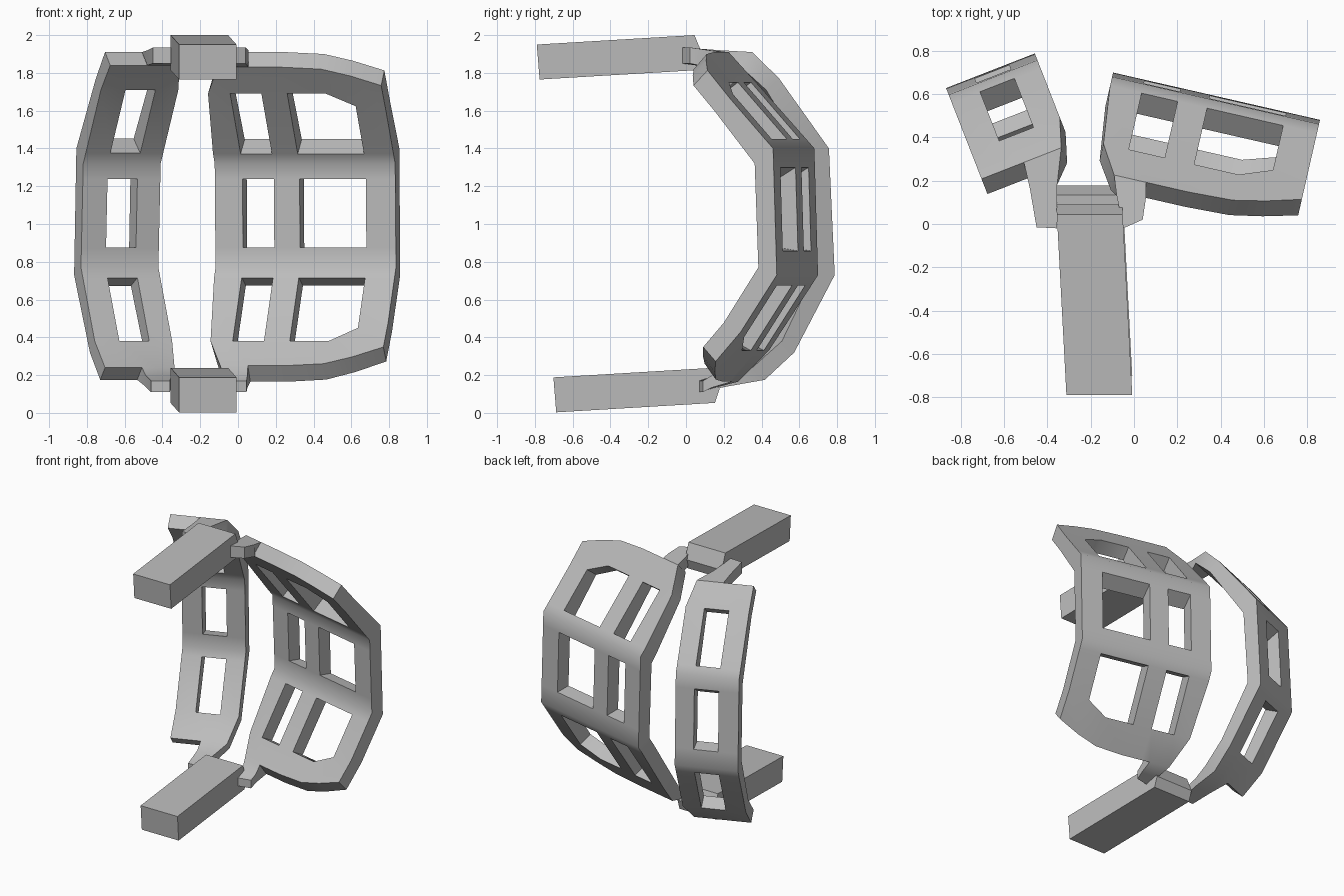
import bpy, bmesh, math
from mathutils import Vector

if "Cube" in bpy.data.objects:
    bpy.data.objects.remove(bpy.data.objects["Cube"])

grey = bpy.data.materials.new("light grey")
grey.diffuse_color = (0.5, 0.5, 0.5, 1)
grey.use_nodes = True
grey.node_tree.nodes["Principled BSDF"].inputs["Base Color"].default_value = grey.diffuse_color


def finish(name, verts, faces, angle):
    mesh = bpy.data.meshes.new(name)
    mesh.from_pydata(verts, [], faces)
    bm = bmesh.new()
    bm.from_mesh(mesh)
    bmesh.ops.delete(bm, geom=[v for v in bm.verts if not v.link_faces], context='VERTS')
    bmesh.ops.recalc_face_normals(bm, faces=bm.faces)
    bm.to_mesh(mesh)
    bm.free()
    mesh.materials.append(grey)
    ob = bpy.data.objects.new(name, mesh)
    bpy.context.collection.objects.link(ob)
    bpy.ops.object.select_all(action='DESELECT')
    ob.select_set(True)
    bpy.context.view_layer.objects.active = ob
    bpy.ops.object.shade_smooth_by_angle(angle=math.radians(angle))
    return ob


def lerp(a, b, f):
    return [p + (q - p) * f for p, q in zip(a, b)]


def panel(name, axis, cols, rows, moved, skip, arms, arm_cols):
    """Folded plate: each row is (outer depth, outer z, inner depth, inner z);
    moved maps (row, col) to (new u or None, row to slide towards, fraction)."""
    U = Vector((axis[0], axis[1], 0)).normalized()
    N = Vector((-U.y, U.x, 0))
    nc, nr = len(cols), len(rows)
    verts = []
    for r, row in enumerate(rows):
        for c, u in enumerate(cols):
            new_u, target, f = moved.get((r, c), (None, r, 0))
            u = u if new_u is None else new_u
            on, oz, n, z = lerp(row, rows[target], f)
            verts.append(U * u + N * on + Vector((0, 0, oz)))
            verts.append(U * u + N * n + Vector((0, 0, z)))
    quads = [(r * nc + c, r * nc + c + 1, (r + 1) * nc + c + 1, (r + 1) * nc + c)
             for r in range(nr - 1) for c in range(nc - 1) if (r, c) not in skip]
    # arms that reach forward from the lower and upper edges to the bars
    for edge_row, stations in arms:
        prev = [edge_row * nc + c for c in arm_cols]
        for left, right, zo, zi in stations:
            cur = []
            for k in range(len(arm_cols)):
                x, y = lerp(left, right, k / (len(arm_cols) - 1))
                cur.append(len(verts) // 2)
                verts += [Vector((x, y, zo)), Vector((x, y, zi))]
            for k in range(len(cur) - 1):
                q = (prev[k], prev[k + 1], cur[k + 1], cur[k])
                quads.append(q if edge_row else q[::-1])
            prev = cur
    # skins and walls on every open edge
    faces = [[2 * i for i in q] for q in quads] + [[2 * i + 1 for i in q[::-1]] for q in quads]
    edges = {(q[i], q[(i + 1) % 4]) for q in quads for i in range(4)}
    faces += [[2 * b, 2 * a, 2 * a + 1, 2 * b + 1] for a, b in edges if (b, a) not in edges]
    return finish(name, verts, faces, 42)


def profile_rows(edge0, kink0, fold0, fold1, kink1, edge1):
    """Edges, window limits and folds from bottom to top."""
    return [edge0, kink0, lerp(fold0, kink0, 0.14), fold0,
            lerp(fold0, fold1, 0.19), lerp(fold0, fold1, 0.85), fold1,
            lerp(fold1, kink1, 0.14), kink1, edge1]


# wide panel with two columns of windows
rows = profile_rows((.25, .165, .19, .25), (.40, .33, .31, .38), (.66, .73, .56, .77),
                    (.64, 1.40, .54, 1.32), (.33, 1.75, .25, 1.69), (.20, 1.91, .13, 1.83))
moved = {(0, 0): (-.14, 0, 0), (0, 1): (.01, 0, 0), (9, 0): (-.14, 9, 0), (9, 1): (.01, 9, 0),
         (1, 0): (-.22, 1, 0), (8, 0): (-.22, 8, 0)}
for edge, kink, fold in ((0, 1, 3), (9, 8, 6)):
    for c, fe, fk in ((4, .02, 0), (5, .09, .18), (6, .19, .25)):
        moved[edge, c] = (None, fold, fe)
        moved[kink, c] = (None, fold, fk)
panel("wide_panel", (.975, -.223), [-.25, -.1, .07, .21, .42, .57, .73], rows, moved,
      {(r, c) for r in (1, 4, 7) for c in (1, 3, 4)},
      [(0, [((-.075, .16), (.05, .14), .135, .20), ((-.055, .07), (.045, .09), .11, .17)]),
       (9, [((-.08, .13), (.055, .12), 1.92, 1.83), ((-.05, -.02), (.04, .02), 1.935, 1.85)])],
      (0, 1))

# narrow panel with one column of windows
rows = profile_rows((.52, .175, .45, .24), (.67, .32, .60, .38), (.90, .73, .80, .77),
                    (.867, 1.40, .767, 1.32), (.584, 1.77, .51, 1.71), (.45, 1.91, .375, 1.84))
moved = {}
for r in (0, 9):
    moved.update({(r, 1): (-.37, r, 0), (r, 2): (-.28, r, 0), (r, 3): (-.185, r, 0)})
panel("narrow_panel", (.932, .364), [-.58, -.44, -.27, -.14], rows, moved,
      {(r, 1) for r in (1, 4, 7)},
      [(0, [((-.49, .22), (-.355, .22), .14, .20), ((-.46, .07), (-.36, .07), .11, .17)]),
       (9, [((-.48, .16), (-.355, .18), 1.92, 1.84), ((-.45, -.015), (-.355, -.02), 1.935, 1.85)])],
      (1, 2, 3))


# mounting bars with an angled rear end
def bar(name, dy, dz):
    side = [(-.79, 1.95), (.045, 2.0), (.09, 1.89), (.065, 1.815), (-.775, 1.765)]
    verts = [(-.16 - .053 * (y + .79) + sx * .152, y + dy, z + dz)
             for sx in (-1, 1) for y, z in side]
    n = len(side)
    faces = [list(range(n)), list(range(n, 2 * n))]
    faces += [(i, (i + 1) % n, (i + 1) % n + n, i + n) for i in range(n)]
    finish(name, verts, faces, 20)


bar("upper_bar", 0, 0)
bar("lower_bar", .088, -1.762)
